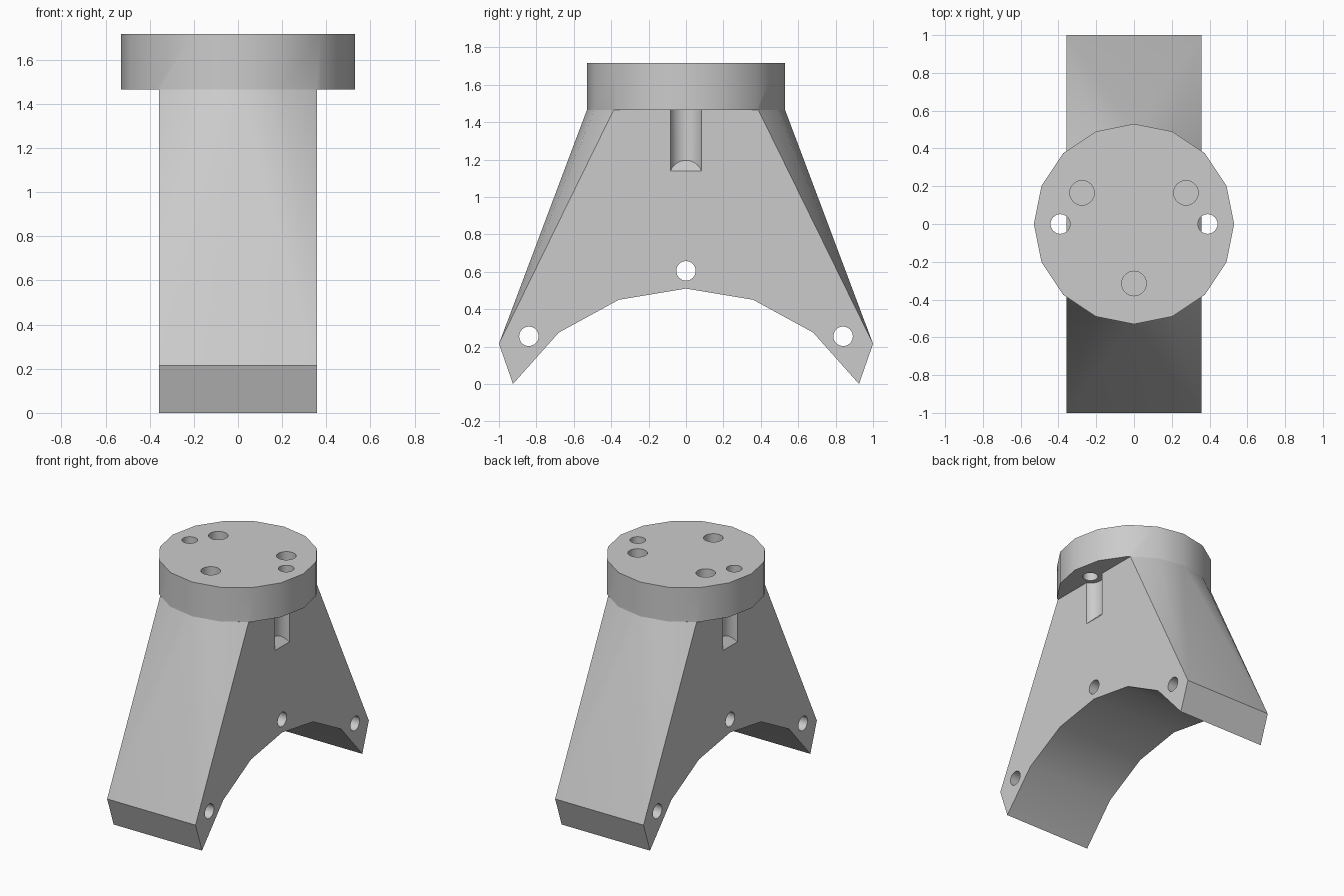
import bpy, bmesh, math
from mathutils import Vector, Matrix

cube = bpy.data.objects.get("Cube")
if cube:
    bpy.data.objects.remove(cube, do_unlink=True)

grey = bpy.data.materials.new("plain grey")
grey.use_nodes = True
grey.diffuse_color = (0.6, 0.6, 0.6, 1)
grey.node_tree.nodes["Principled BSDF"].inputs["Base Color"].default_value = (0.6, 0.6, 0.6, 1)

HALF, RADIUS, NECK, TOP = 0.357, 0.53, 1.465, 1.715


def make_object(name, bm):
    bmesh.ops.recalc_face_normals(bm, faces=bm.faces)
    mesh = bpy.data.meshes.new(name)
    bm.to_mesh(mesh)
    bm.free()
    mesh.materials.append(grey)
    obj = bpy.data.objects.new(name, mesh)
    bpy.context.collection.objects.link(obj)
    return obj


def cylinder(name, radius, start, end, sides=32):
    """Cylinder running between two points."""
    start, end = Vector(start), Vector(end)
    axis = end - start
    turn = Vector((0, 0, 1)).rotation_difference(axis).to_matrix().to_4x4()
    bm = bmesh.new()
    bmesh.ops.create_cone(bm, cap_ends=True, segments=sides, radius1=radius, radius2=radius,
                          depth=axis.length, matrix=Matrix.Translation((start + end) / 2) @ turn)
    return make_object(name, bm)


def combine(target, other, operation):
    """Apply a boolean and discard the helper."""
    other.hide_render = True
    mod = target.modifiers.new("combine", 'BOOLEAN')
    mod.operation, mod.solver, mod.object = operation, 'EXACT', other
    bpy.context.view_layer.objects.active = target
    bpy.ops.object.modifier_apply(modifier=mod.name)
    bpy.data.objects.remove(other, do_unlink=True)


# Tapered body: hull from a clipped round neck to the two straight feet
bm = bmesh.new()
arc = [(RADIUS * math.sin(math.radians(a)), RADIUS * math.cos(math.radians(a)))
       for a in (-22.5, 0, 22.5)]
arc += [(-HALF, 0.387), (HALF, 0.387)]
for side in (-1, 1):
    for x, y in arc:
        bm.verts.new((x, side * y, NECK))
    for x in (-HALF, HALF):
        bm.verts.new((x, side, 0.215))
        bm.verts.new((x, side * 0.925, 0))
bmesh.ops.convex_hull(bm, input=bm.verts)
bmesh.ops.dissolve_limit(bm, angle_limit=0.01, verts=bm.verts, edges=bm.edges)
bracket = make_object("bracket_body", bm)

# Faceted arch under the body
half_arch = [(0.36, 0.45), (0.68, 0.275), (0.925, 0), (1.01, -0.095)]
profile = [(-y, z) for y, z in reversed(half_arch)] + [(0, 0.51)] + half_arch
bm = bmesh.new()
face = bm.faces.new([bm.verts.new((-0.6, y, z)) for y, z in profile])
moved = bmesh.ops.extrude_face_region(bm, geom=[face])["geom"]
bmesh.ops.translate(bm, vec=(1.2, 0, 0),
                    verts=[v for v in moved if isinstance(v, bmesh.types.BMVert)])
combine(bracket, make_object("arch_cutter", bm), 'DIFFERENCE')

# Round mounting plate
plate = cylinder("mounting_plate", RADIUS, (0, 0, NECK), (0, 0, TOP), 16)
combine(bracket, plate, 'UNION')

# Cross holes through the sides
for y, z in ((0, 0.605), (-0.84, 0.255), (0.84, 0.255)):
    combine(bracket, cylinder("cross_hole", 0.052, (-0.6, y, z), (0.6, y, z)), 'DIFFERENCE')

# Screw holes with clearance grooves whose floors slope outward
for side in (-1, 1):
    x = side * 0.39
    combine(bracket, cylinder("screw_hole", 0.052, (x, 0, 1.3), (x, 0, 1.8)), 'DIFFERENCE')
    groove = cylinder("groove", 0.089, (x, 0, 1.0), (x, 0, NECK))
    for v in groove.data.vertices:
        if v.co.z < 1.2:
            v.co.z = 1.14 + HALF - abs(v.co.x)
    combine(bracket, groove, 'DIFFERENCE')

# Blind holes in the plate
for x, y in ((-0.275, 0.165), (0.275, 0.165), (0, -0.315)):
    combine(bracket, cylinder("blind_hole", 0.065, (x, y, 1.465), (x, y, 1.8)), 'DIFFERENCE')

bpy.ops.object.select_all(action='DESELECT')
bracket.select_set(True)
bpy.context.view_layer.objects.active = bracket
bpy.ops.object.shade_smooth_by_angle(angle=math.radians(30))
